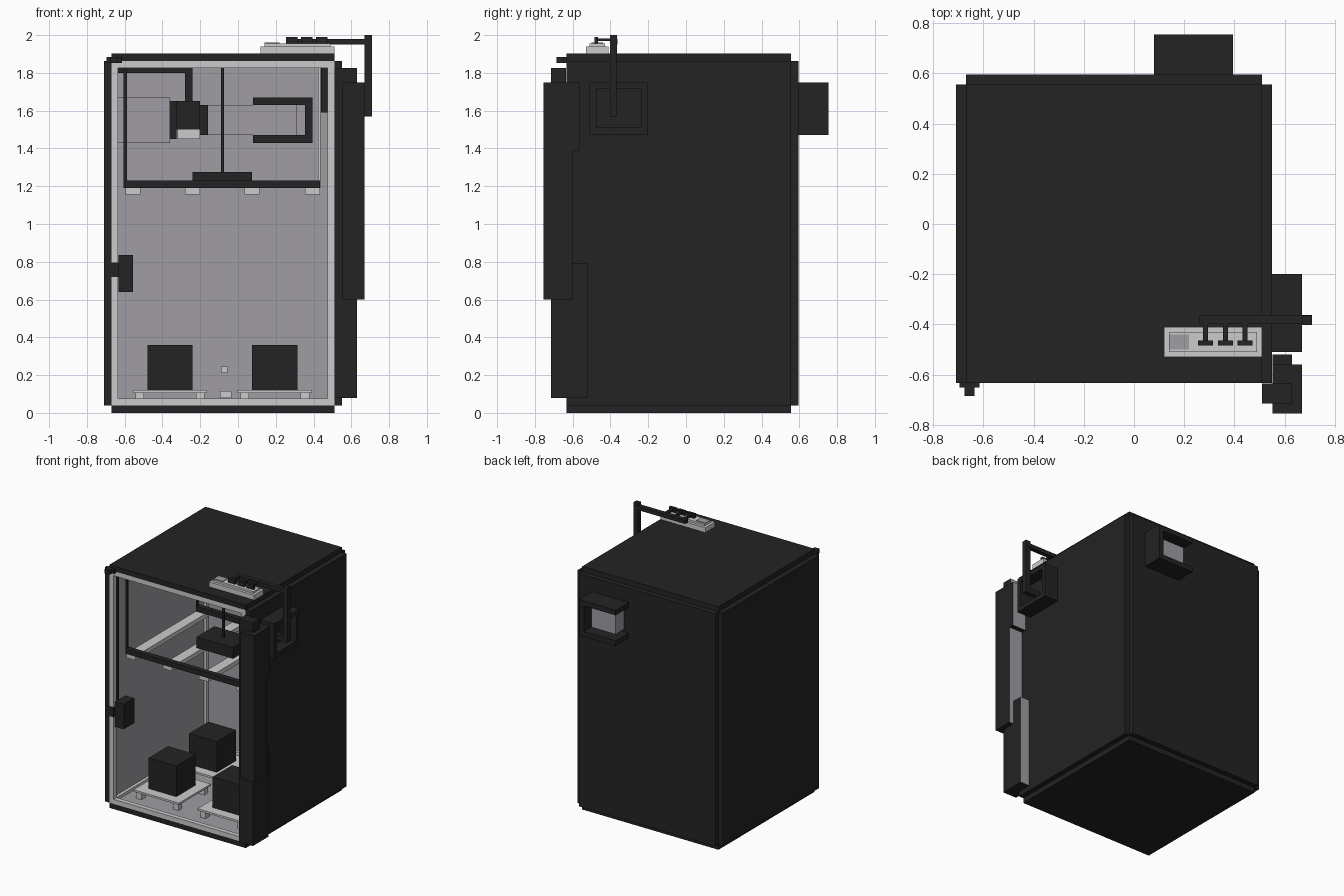
import bpy, bmesh
from itertools import product
from mathutils import Vector

if "Cube" in bpy.data.objects:
    bpy.data.objects.remove(bpy.data.objects["Cube"])


def material(name, rgb):
    m = bpy.data.materials.new(name)
    m.use_nodes = True
    m.diffuse_color = (*rgb, 1)
    m.node_tree.nodes["Principled BSDF"].inputs["Base Color"].default_value = (*rgb, 1)
    return m


DARK = material("charcoal", (0.017, 0.017, 0.017))
LIGHT = material("light grey", (0.6, 0.6, 0.6))
GREY = material("mid grey", (0.35, 0.34, 0.37))


def build(name, boxes, mat, back_mat=None):
    """One object from boxes given as (x0, x1, y0, y1, z0, z1)."""
    bm = bmesh.new()
    for b in boxes:
        lo, hi = Vector(b[0::2]), Vector(b[1::2])
        for v in bmesh.ops.create_cube(bm, size=1)["verts"]:
            v.co = (lo + hi) / 2 + v.co * (hi - lo)
    me = bpy.data.meshes.new(name)
    me.materials.append(mat)
    if back_mat:
        me.materials.append(back_mat)
        bm.normal_update()
        for f in bm.faces:
            f.material_index = int(f.normal.y > 0.9)
    bm.to_mesh(me)
    bm.free()
    ob = bpy.data.objects.new(name, me)
    bpy.context.collection.objects.link(ob)
    return ob


# Cabinet limits: frame box, panel thickness, frame bar, liner
X0, X1, Y0, Y1, Z0, Z1 = -0.67, 0.51, -0.633, 0.555, 0.04, 1.862
P, B, L = 0.04, 0.036, 0.01


def shell(t):
    """Five plates of thickness t, outside the frame if t > 0, else inside."""
    def plate(a, b):
        return min(a, b), max(a, b)
    e = 0 if t > 0 else 0.002
    x, y, z = (X0 + e, X1 - e), (Y0 + e, Y1 - e), (Z0 + e, Z1 - e)
    return {
        "right_panel": (*plate(x[0] - t, x[0]), *y, *z),
        "left_panel": (*plate(x[1], x[1] + t), *y, *z),
        "back_panel": (*x, *plate(y[1], y[1] + t), *z),
        "floor_panel": (*x, *y, *plate(z[0] - t, z[0])),
        "roof_panel": (*x, *y, *plate(z[1], z[1] + t)),
    }


for name, box in shell(P).items():
    build(name, [box], DARK)
for name, box in shell(-L).items():
    build(name.replace("panel", "liner"), [box], GREY)

# Edge frame: four bars along each axis
ex, ey, ez = [((a, a + B), (b - B, b)) for a, b in ((X0, X1), (Y0, Y1), (Z0, Z1))]
bars = [(X0, X1, *y, *z) for y, z in product(ey, ez)]
bars += [(*x, Y0, Y1, *z) for x, z in product(ex, ez)]
bars += [(*x, *y, Z0, Z1) for x, y in product(ex, ey)]
build("edge_frame", bars, LIGHT)

# Folded door stack on the left front corner, paler on its back faces
build("door_leaf_inner", [(0.51, 0.63, -0.715, -0.635, 0.08, 1.825),
                          (0.551, 0.63, -0.714, -0.52, 0.08, 0.79)], DARK, GREY)
build("door_leaf_outer", [(0.551, 0.67, -0.755, -0.6, 0.6, 1.75),
                          (0.551, 0.67, -0.6, -0.56, 1.39, 1.75)], DARK, GREY)

# Right front hinge and latch
build("top_hinge", [(-0.695, -0.615, -0.652, -0.63, 1.852, 1.885),
                    (-0.675, -0.635, -0.685, -0.65, 1.852, 1.885)], DARK)
build("latch_box", [(-0.632, -0.555, -0.62, -0.49, 0.64, 0.835)], DARK)
build("latch_arm", [(-0.69, -0.63, -0.637, -0.56, 0.72, 0.795)], DARK)
build("latch_conduit", [(-0.66, -0.64, -0.58, -0.56, 0.83, 1.825)], DARK)

# Back vent: roof, base and one cheek around a grey outlet
build("back_vent_hood", [(0.08, 0.395, 0.59, 0.755, 1.71, 1.75),
                         (0.08, 0.395, 0.59, 0.755, 1.47, 1.51),
                         (0.355, 0.395, 0.59, 0.755, 1.51, 1.71)], DARK)
build("back_vent_outlet", [(0.12, 0.33, 0.59, 0.7, 1.53, 1.68)], GREY)

# Side vent: square collar with recessed plate
SY, SZ = (-0.51, -0.2), (1.475, 1.75)
w = 0.036
build("side_vent_collar",
      [(0.55, 0.67, *SY, SZ[0], SZ[0] + w), (0.55, 0.67, *SY, SZ[1] - w, SZ[1]),
       (0.55, 0.67, SY[0], SY[0] + w, *SZ), (0.55, 0.67, SY[1] - w, SY[1], *SZ)], DARK)
build("side_vent_plate", [(0.55, 0.58, *SY, *SZ)], DARK)

# Roof control unit with taps and pipework
build("control_base", [(0.12, 0.51, -0.53, -0.41, 1.9, 1.94),
                       (0.14, 0.49, -0.51, -0.43, 1.94, 1.955)], LIGHT)
build("control_screen", [(0.14, 0.22, -0.5, -0.44, 1.955, 1.96)], GREY)
for i in range(3):
    x = 0.285 + i * 0.079
    build("tap_%d" % (i + 1), [(x - 0.03, x + 0.03, -0.485, -0.465, 1.955, 1.99),
                               (x - 0.01, x + 0.01, -0.465, -0.39, 1.968, 1.982)], DARK)
build("supply_pipe", [(0.26, 0.71, -0.398, -0.362, 1.95, 1.98),
                      (0.67, 0.71, -0.402, -0.365, 1.57, 2.0)], DARK)
build("supply_pipe_inlet", [(0.58, 0.67, -0.402, -0.365, 1.57, 1.61)], DARK)

# Hanging rack: rails, cross bars and hangers
build("rack_rails", [(x, x + 0.08, -0.53, 0.37, 1.155, 1.19)
                     for x in (-0.595, -0.28, 0.035, 0.355)], LIGHT)
for name, y in (("front", -0.52), ("back", 0.35)):
    build(name + "_rack_bar", [(-0.595, 0.435, y - 0.02, y + 0.02, 1.19, 1.23)], DARK)
    build(name + "_right_hanger", [(-0.605, -0.588, y - 0.008, y + 0.008, 1.19, 1.826)], DARK)
    build(name + "_left_hanger", [(0.424, 0.438, y - 0.008, y + 0.008, 1.19, 1.826)], LIGHT)
build("rack_lamp", [(-0.24, 0.075, -0.17, 0.05, 1.19, 1.275)], DARK)
build("rack_lamp_rod", [(-0.091, -0.074, -0.07, -0.053, 1.27, 1.85)], DARK)
build("wall_bracket", [(0.44, 0.5, -0.42, -0.3, 1.59, 1.826)], DARK)

# Ventilation run along the back wall
build("filter_box", [(-0.64, -0.36, 0.28, 0.52, 1.43, 1.67)], GREY)
build("fan_collars", [(-0.36, -0.325, 0.31, 0.49, 1.45, 1.65),
                      (-0.2, -0.16, 0.33, 0.48, 1.47, 1.63)], DARK)
build("fan_motor", [(-0.325, -0.2, 0.3, 0.5, 1.5, 1.65)], DARK)
build("fan_base", [(-0.32, -0.2, 0.3, 0.5, 1.45, 1.5)], LIGHT)
build("fan_duct", [(-0.16, 0.31, 0.35, 0.54, 1.47, 1.63)], GREY)
build("fan_cable", [(-0.28, -0.24, 0.38, 0.42, 1.65, 1.82),
                    (-0.64, -0.24, 0.38, 0.42, 1.8, 1.826)], DARK)
build("duct_clamp", [(0.08, 0.395, 0.33, 0.545, 1.63, 1.67),
                     (0.08, 0.395, 0.33, 0.545, 1.43, 1.47),
                     (0.355, 0.395, 0.33, 0.545, 1.47, 1.63)], DARK)

# Four floor units on footed trays
for i, (x, y) in enumerate(product((-0.36, 0.195), (-0.3, 0.2)), 1):
    h, f = 0.197, 0.16
    feet = [(x + a * f - 0.023, x + a * f + 0.023, y + b * f - 0.023, y + b * f + 0.023,
             0.05, 0.106) for a, b in product((-1, 1), repeat=2)]
    build("tray_%d" % i, [(x - h, x + h, y - h, y + h, 0.105, 0.12)] + feet, LIGHT)
    build("floor_unit_%d" % i, [(x - 0.12, x + 0.12, y - 0.12, y + 0.12, 0.12, 0.36)], DARK)

# Small fittings on the back wall
build("back_wall_fittings", [(-0.09, -0.055, 0.535, 0.545, 0.21, 0.245),
                             (-0.095, -0.035, 0.51, 0.545, 0.08, 0.115)], LIGHT)
